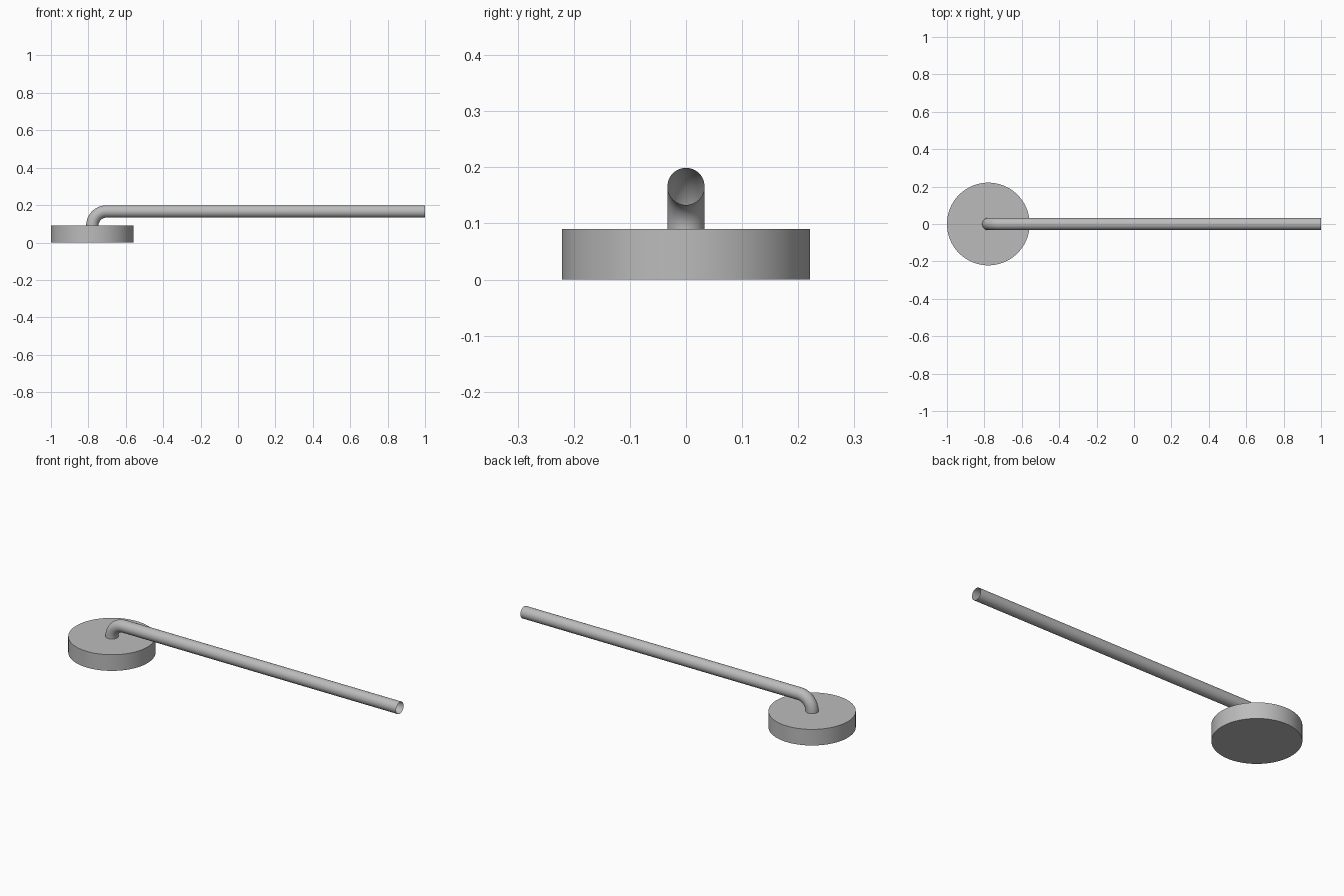
import bpy, bmesh
from math import sin, cos, pi, radians
from mathutils import Vector, Matrix

cube = bpy.data.objects.get("Cube")
if cube:
    bpy.data.objects.remove(cube, do_unlink=True)

BASE_X, BASE_R, BASE_H = -0.779, 0.221, 0.09
PIPE_R, BEND_R, PIPE_END = 0.033, 0.076, 1.0
SIDES, BEND_STEPS = 48, 16

grey = bpy.data.materials.new("plain grey")
grey.use_nodes = True
grey.diffuse_color = (0.5, 0.5, 0.5, 1)
grey.node_tree.nodes["Principled BSDF"].inputs["Base Color"].default_value = grey.diffuse_color


def finish(bm, name):
    """Turn a bmesh into a smooth-shaded object with sharp rims."""
    mesh = bpy.data.meshes.new(name)
    bm.to_mesh(mesh)
    bm.free()
    mesh.materials.append(grey)
    obj = bpy.data.objects.new(name, mesh)
    bpy.context.collection.objects.link(obj)
    bpy.ops.object.select_all(action='DESELECT')
    obj.select_set(True)
    bpy.context.view_layer.objects.active = obj
    bpy.ops.object.shade_smooth_by_angle(angle=radians(35))
    return obj


# Round base disc
bm = bmesh.new()
bmesh.ops.create_cone(bm, cap_ends=True, segments=96, radius1=BASE_R, radius2=BASE_R,
                      depth=BASE_H, matrix=Matrix.Translation((BASE_X, 0, BASE_H / 2)))
finish(bm, "base_disc")

# Open pipe: rises from the disc, bends a quarter turn, runs straight along x
stations = []
for i in range(BEND_STEPS + 1):
    a = i / BEND_STEPS * pi / 2
    centre = Vector((BASE_X + BEND_R * (1 - cos(a)), 0, BASE_H + BEND_R * sin(a)))
    stations.append((centre, Vector((-cos(a), 0, sin(a)))))
stations.append((Vector((PIPE_END, 0, BASE_H + BEND_R)), Vector((0, 0, 1))))

bm = bmesh.new()
side = Vector((0, 1, 0))
rings = [[bm.verts.new(c + PIPE_R * (cos(2 * pi * k / SIDES) * out + sin(2 * pi * k / SIDES) * side))
          for k in range(SIDES)] for c, out in stations]
for low, high in zip(rings, rings[1:]):
    for k in range(SIDES):
        n = (k + 1) % SIDES
        bm.faces.new((low[k], high[k], high[n], low[n]))
# Point the pipe wall outwards
bm.normal_update()
first = bm.faces[:][0]
if first.normal.dot(stations[0][1]) < 0:
    bmesh.ops.reverse_faces(bm, faces=bm.faces[:])
finish(bm, "bent_pipe")
